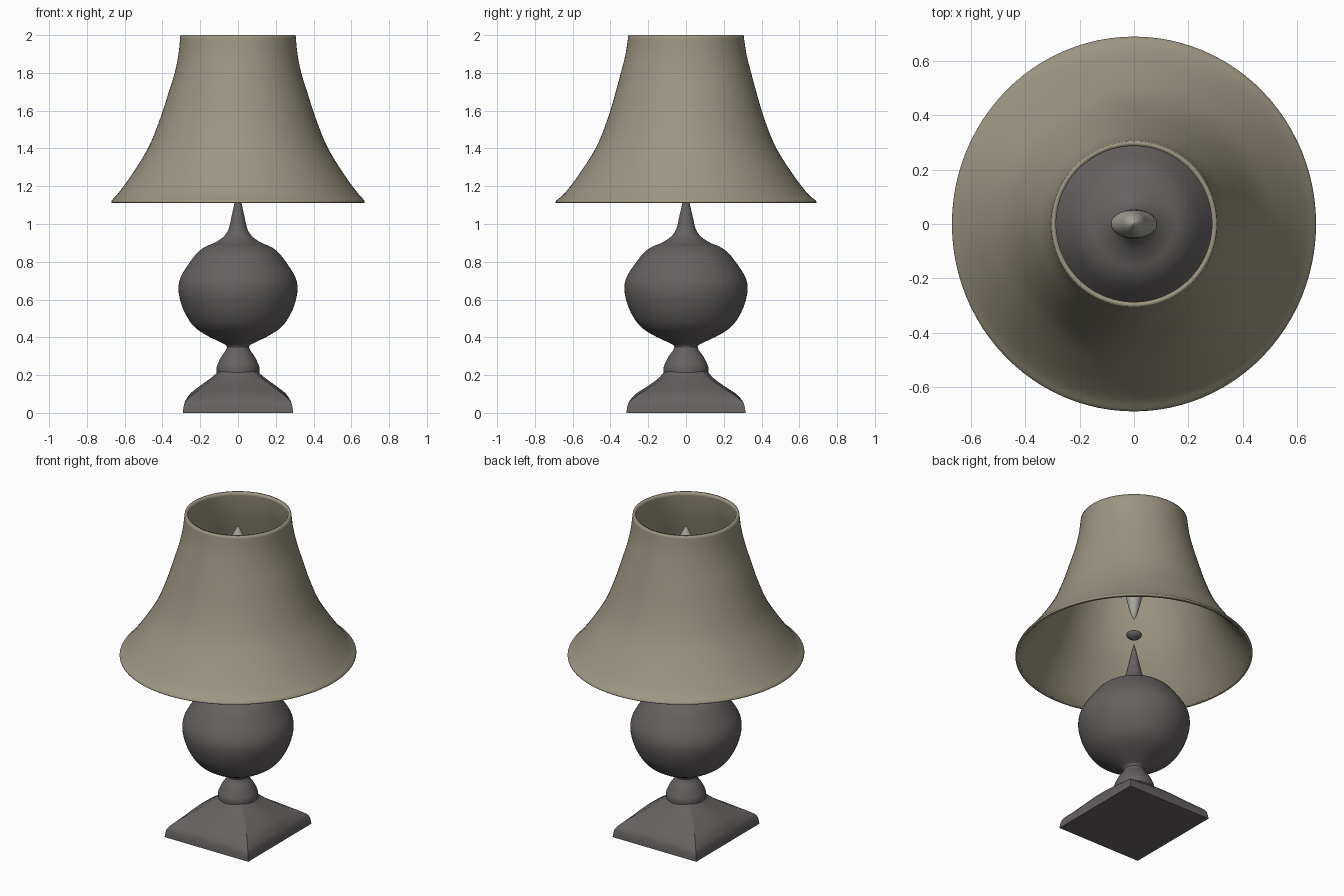
import bpy, bmesh
from math import sin, cos, pi, radians

if "Cube" in bpy.data.objects:
    bpy.data.objects.remove(bpy.data.objects["Cube"])


def material(name, rgb):
    m = bpy.data.materials.new(name)
    m.diffuse_color = (*rgb, 1)
    m.use_nodes = True
    m.node_tree.nodes["Principled BSDF"].inputs["Base Color"].default_value = m.diffuse_color
    return m


def smooth_rings(pts, steps):
    # Catmull-Rom interpolation of the profile points
    out = []
    for i in range(len(pts) - 1):
        a, b, c, d = pts[max(i - 1, 0)], pts[i], pts[i + 1], pts[min(i + 2, len(pts) - 1)]
        for s in range(steps):
            t = s / steps
            out.append([0.5 * (2 * q + (r - p) * t + (2 * p - 5 * q + 4 * r - w) * t * t
                               + (3 * q - p - 3 * r + w) * t ** 3)
                        for p, q, r, w in zip(a, b, c, d)])
    return out + [list(pts[-1])]


def loft(name, rings, mat, steps=4, seg=96, cap=True, angle=40):
    # each ring: z, x radius, y radius, squareness (0 round .. 1 square)
    bm = bmesh.new()
    loops = []
    for z, rx, ry, sq in (smooth_rings(rings, steps) if steps > 1 else rings):
        loop = []
        for k in range(seg):
            a = 2 * pi * k / seg
            f = 1 - sq + sq / max(abs(cos(a)), abs(sin(a)))
            loop.append(bm.verts.new((rx * f * cos(a), ry * f * sin(a), z)))
        loops.append(loop)
    for lo, hi in zip(loops, loops[1:]):
        for k in range(seg):
            n = (k + 1) % seg
            bm.faces.new((lo[k], lo[n], hi[n], hi[k]))
    if cap:
        bm.faces.new(loops[0][::-1])
        bm.faces.new(loops[-1])
    me = bpy.data.meshes.new(name)
    bm.to_mesh(me)
    bm.free()
    ob = bpy.data.objects.new(name, me)
    bpy.context.collection.objects.link(ob)
    me.materials.append(mat)
    bpy.ops.object.select_all(action='DESELECT')
    ob.select_set(True)
    bpy.context.view_layer.objects.active = ob
    bpy.ops.object.shade_smooth_by_angle(angle=radians(angle))
    return ob


def turned(profile, ky=1.0):
    return [(z, r, r * ky, 0) for z, r in profile]


stone = material("dark_grey", (0.13, 0.12, 0.117))
cloth = material("beige_cloth", (0.33, 0.30, 0.22))
glass = material("pale_glass", (0.40, 0.39, 0.34))

# square foot rising to a round collar
loft("square_base", [
    (0.0, 0.292, 0.315, 1), (0.02, 0.29, 0.313, 1), (0.052, 0.283, 0.305, 0.99),
    (0.075, 0.272, 0.29, 0.9), (0.105, 0.25, 0.26, 0.72), (0.14, 0.205, 0.205, 0.6),
    (0.18, 0.15, 0.15, 0.45), (0.21, 0.115, 0.122, 0.2), (0.23, 0.105, 0.105, 0)],
    stone, angle=30)

# ball-shaped collar under the neck
loft("collar", turned([(0.205, 0.112), (0.24, 0.113), (0.27, 0.102), (0.30, 0.087),
                       (0.33, 0.066), (0.355, 0.056)], 1.05), stone)

# round body with spire
loft("body", turned([(0.345, 0.058), (0.36, 0.066), (0.38, 0.105), (0.41, 0.165),
                     (0.45, 0.225), (0.50, 0.265), (0.57, 0.298), (0.65, 0.315),
                     (0.72, 0.303), (0.80, 0.253), (0.85, 0.213), (0.88, 0.172),
                     (0.90, 0.125), (0.93, 0.08), (0.97, 0.051), (1.04, 0.034),
                     (1.10, 0.021), (1.15, 0.01), (1.18, 0.002)], 1.035), stone)

# small disc between spire and bulb
loft("bulb_holder", turned([(1.215, 0.005), (1.225, 0.03), (1.245, 0.045),
                            (1.258, 0.032), (1.262, 0.004)]), stone, seg=32)

# slim bulb, wider along x
loft("bulb", [(1.35, 0.003, 0.003, 0), (1.39, 0.022, 0.02, 0), (1.47, 0.042, 0.038, 0),
              (1.60, 0.08, 0.052, 0), (1.68, 0.083, 0.053, 0), (1.78, 0.052, 0.048, 0),
              (1.86, 0.035, 0.034, 0), (1.92, 0.003, 0.003, 0)], glass, seg=32)

# flared open shade
shade = loft("shade", [
    (1.112, 0.67, 0.69, 0), (1.125, 0.668, 0.686, 0), (1.16, 0.637, 0.645, 0),
    (1.25, 0.57, 0.575, 0), (1.40, 0.477, 0.479, 0), (1.55, 0.415, 0.417, 0),
    (1.70, 0.366, 0.372, 0), (1.80, 0.335, 0.345, 0), (1.90, 0.315, 0.32, 0),
    (2.0, 0.305, 0.305, 0)], cloth, cap=False)
wall = shade.modifiers.new("wall", 'SOLIDIFY')
wall.thickness = 0.018
wall.offset = -1
